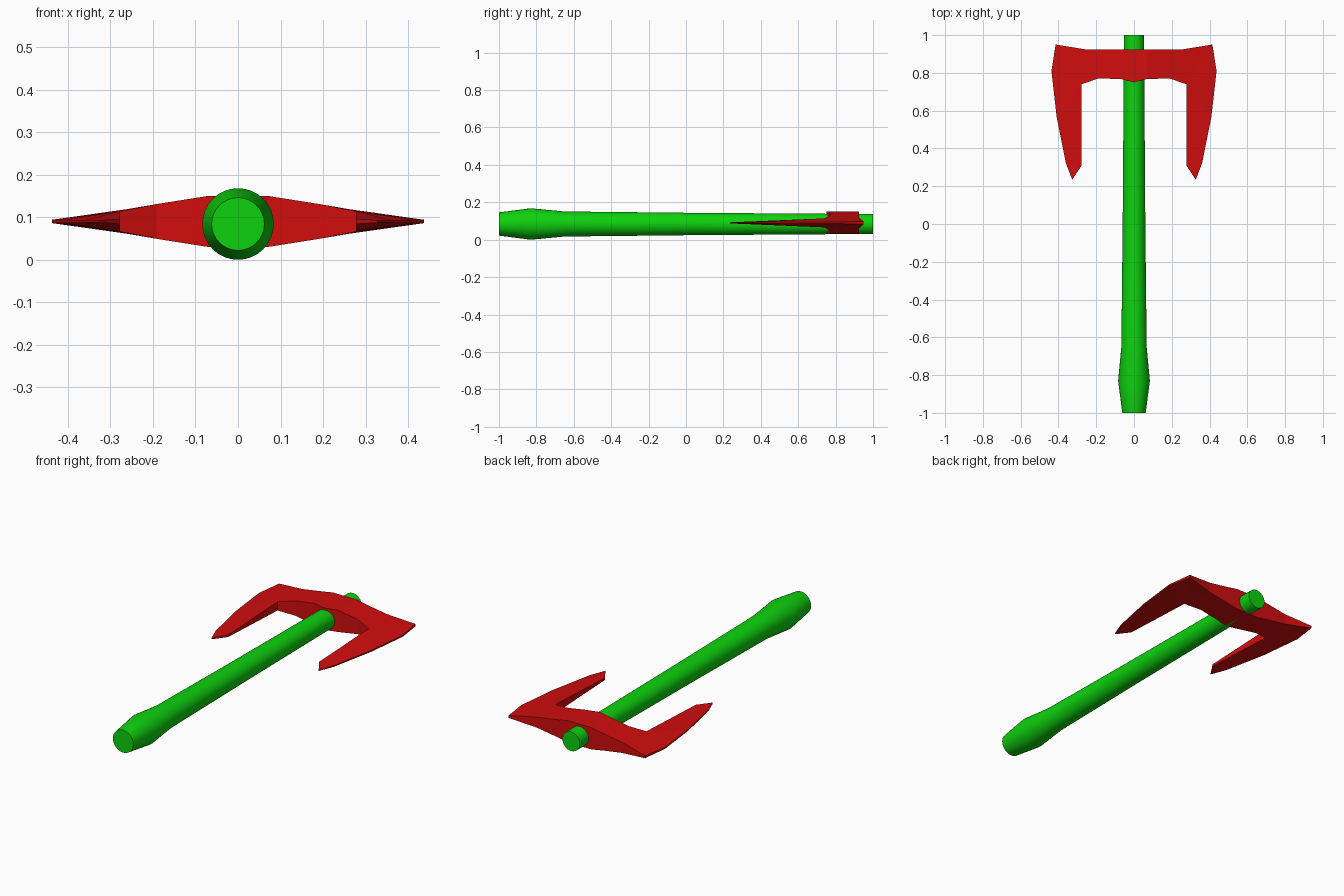
import bpy
import bmesh
from math import cos, sin, tau

cube = bpy.data.objects.get("Cube")
if cube:
    bpy.data.objects.remove(cube)


def material(name, colour):
    mat = bpy.data.materials.new(name)
    mat.use_nodes = True
    mat.diffuse_color = colour
    mat.node_tree.nodes["Principled BSDF"].inputs["Base Color"].default_value = colour
    return mat


def add_object(name, bm, mat):
    bmesh.ops.recalc_face_normals(bm, faces=bm.faces)
    mesh = bpy.data.meshes.new(name)
    bm.to_mesh(mesh)
    bm.free()
    mesh.materials.append(mat)
    obj = bpy.data.objects.new(name, mesh)
    bpy.context.collection.objects.link(obj)
    return obj


green = material("green", (0.004, 0.64, 0.004, 1))
red = material("red", (0.64, 0.004, 0.004, 1))

# Handle: rings of (y, radius) from the pommel to the head
SIDES = 32
HANDLE_Z = 0.084
profile = [(-1, 0.062), (-0.83, 0.084), (-0.65, 0.067), (0, 0.06), (1, 0.053)]
bm = bmesh.new()
rings = []
for y, r in profile:
    angles = [tau * i / SIDES for i in range(SIDES)]
    rings.append([bm.verts.new((r * cos(a), y, HANDLE_Z + r * sin(a))) for a in angles])
for a, b in zip(rings, rings[1:]):
    for i in range(SIDES):
        j = (i + 1) % SIDES
        bm.faces.new((a[i], a[j], b[j], b[i]))
bm.faces.new(rings[0])
bm.faces.new(rings[-1])
handle = add_object("handle", bm, green)
bpy.ops.object.select_all(action="DESELECT")
handle.select_set(True)
bpy.context.view_layer.objects.active = handle
bpy.ops.object.shade_smooth_by_angle()

# Blade: paired inner and outer edge points (x, y, half thickness), centre to tip
BLADE_Z = 0.09
corner = (0.277, 0.74, 0.024)
tip = (0.327, 0.235, 0.003)
sections = [
    ((0, 0.75, 0.06), (0, 0.925, 0.06)),
    ((0.07, 0.768, 0.06), (0.07, 0.925, 0.06)),
    ((0.19, 0.77, 0.041), (0.155, 0.925, 0.045)),
    (corner, (0.26, 0.925, 0.029)),
    (corner, (0.415, 0.95, 0.007)),
    (corner, (0.437, 0.81, 0.004)),
    (corner, (0.41, 0.57, 0.004)),
    ((0.277, 0.31, 0.006), (0.36, 0.32, 0.003)),
    (tip, tip),
]
bm = bmesh.new()
cache = {}


def vert(point, side):
    key = (point, side)
    if key not in cache:
        x, y, h = point
        cache[key] = bm.verts.new((x, y, BLADE_Z + side * h))
    return cache[key]


def face(*corners):
    verts = list(dict.fromkeys(vert(p, s) for p, s in corners))
    if len(verts) > 2:
        bm.faces.new(verts)


for (a, b), (c, d) in zip(sections, sections[1:]):
    for side in (1, -1):
        face((a, side), (c, side), (d, side), (b, side))
    for p, q in ((a, c), (b, d)):
        face((p, 1), (q, 1), (q, -1), (p, -1))
blade = add_object("double_pronged_blade", bm, red)
mirror = blade.modifiers.new("mirror", "MIRROR")
mirror.use_clip = True
